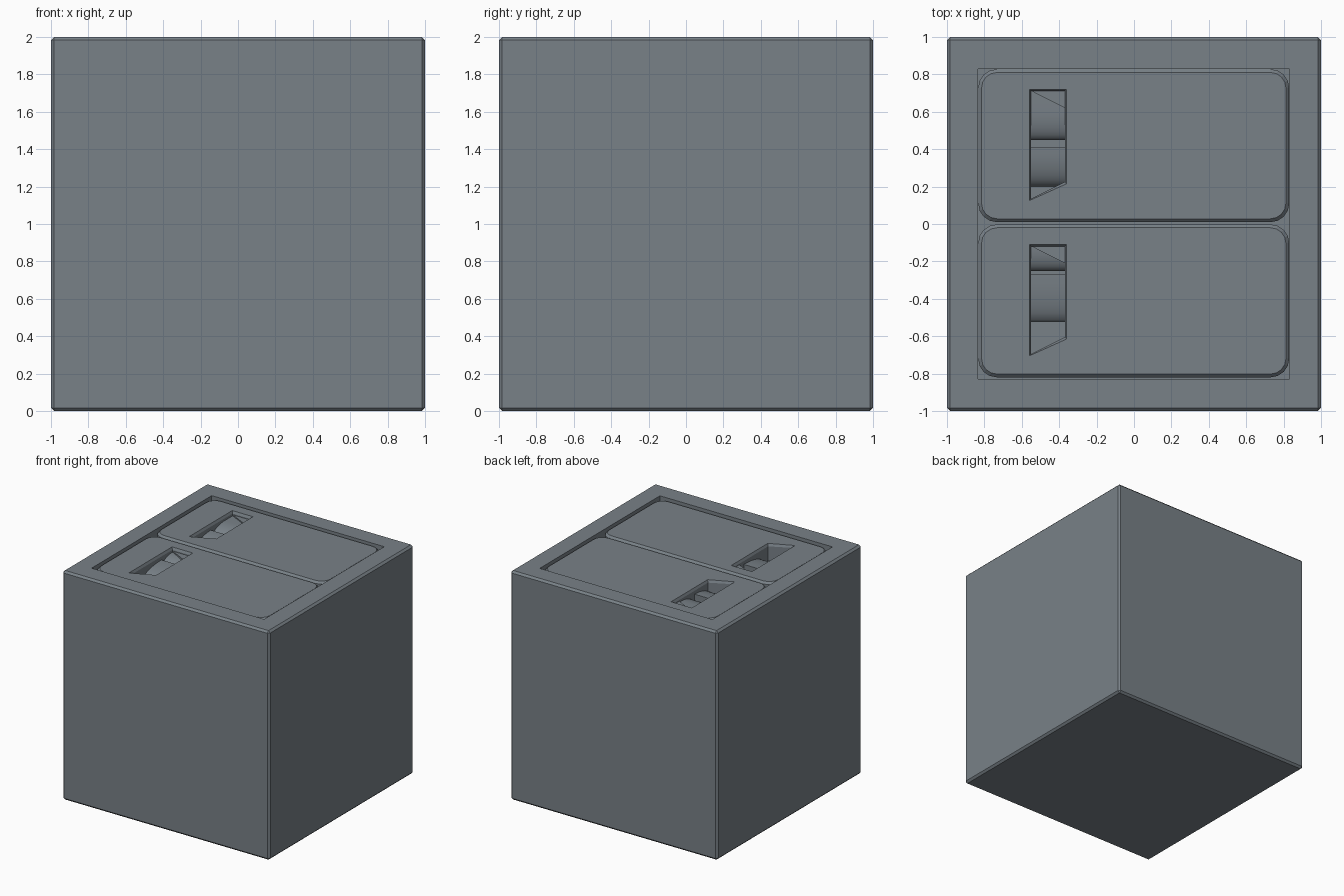
import bpy, bmesh, math

if "Cube" in bpy.data.objects:
    bpy.data.objects.remove(bpy.data.objects["Cube"])

# Dark blue-grey finish
paint = bpy.data.materials.new("slate")
paint.diffuse_color = (0.19, 0.22, 0.245, 1)
paint.use_nodes = True
paint.node_tree.nodes["Principled BSDF"].inputs["Base Color"].default_value = paint.diffuse_color


def loft(name, rings):
    """Closed solid through matching rings of 3D points."""
    bm = bmesh.new()
    loops = [[bm.verts.new(p) for p in r] for r in rings]
    n = len(loops[0])
    for a, b in zip(loops, loops[1:]):
        for i in range(n):
            bm.faces.new((a[i], a[(i + 1) % n], b[(i + 1) % n], b[i]))
    bm.faces.new(loops[0][::-1])
    bm.faces.new(loops[-1])
    bmesh.ops.recalc_face_normals(bm, faces=bm.faces)
    me = bpy.data.meshes.new(name)
    bm.to_mesh(me)
    bm.free()
    me.materials.append(paint)
    ob = bpy.data.objects.new(name, me)
    bpy.context.collection.objects.link(ob)
    return ob


def box_ring(x0, x1, y0, y1, z):
    return [(x0, y0, z), (x1, y0, z), (x1, y1, z), (x0, y1, z)]


def round_ring(x0, x1, y0, y1, r, z, seg=4):
    pts = []
    corners = ((x1 - r, y1 - r), (x0 + r, y1 - r), (x0 + r, y0 + r), (x1 - r, y0 + r))
    for k, (cx, cy) in enumerate(corners):
        for i in range(seg + 1):
            a = math.pi / 2 * (k + i / seg)
            pts.append((cx + r * math.cos(a), cy + r * math.sin(a), z))
    return pts


def cut(ob, cutter):
    m = ob.modifiers.new("cut", 'BOOLEAN')
    m.operation, m.solver, m.object = 'DIFFERENCE', 'EXACT', cutter
    cutter.hide_render = True
    cutter.hide_viewport = True


def arc(y_top, y_low, z_top, drop, n=8):
    """Quarter roll falling from y_top towards y_low."""
    return [(y_top + (y_low - y_top) * math.sin(a), z_top - drop * (1 - math.cos(a)))
            for a in (math.pi / 2 * i / n for i in range(n + 1))]


# Cube body with chamfered edges and a shallow square pocket in the top
body = loft("body", [box_ring(-1, 1, -1, 1, z) for z in (0, 2)])
bev = body.modifiers.new("edges", 'BEVEL')
bev.width, bev.segments = 0.017, 1
pocket = loft("pocket_cutter", [box_ring(-.835, .832, -.828, .83, z) for z in (1.8, 2.1)])
cut(body, pocket)

TOP, FLOOR = 1.985, 1.84
# Stepped rolls of each latch: (start y, end y, top z, drop)
latches = {
    "back": (0.0, [(.60, .45, 1.945, .06), (.41, .20, 1.935, .09)]),
    "front": (-.83, [(-.12, -.25, 1.945, .06), (-.27, -.52, 1.935, .07)]),
}
for side, (dy, rolls) in latches.items():
    y0, y1 = .01 + dy, .828 + dy
    # Lid with rounded corners and chamfered rim
    lid = loft(side + "_lid", [round_ring(-.833 + i, .83 - i, y0 + i, y1 - i, .1 - i, z)
                               for i, z in ((0, 1.8), (0, TOP - .018), (.018, TOP))])

    # Slanted finger slot with a chamfered mouth
    def slot(o, z):
        return [(-.55 - o, .135 + dy - o, z), (-.37 + o, .225 + dy - o, z),
                (-.37 + o, .71 + dy + o, z), (-.55 - o, .71 + dy + o, z)]
    cut(lid, loft(side + "_slot_cutter", [slot(0, FLOOR), slot(0, TOP - .02),
                                          slot(.01, TOP), slot(.01, TOP + .1)]))

    # Curved latch inside the slot
    start = .712 + dy
    upper, lower = arc(*rolls[0]), arc(*rolls[1])
    profile = [(start, FLOOR - .01), (start, rolls[0][2])]
    profile += upper + [(rolls[0][1], FLOOR + .01), (rolls[1][0], FLOOR + .01)]
    profile += lower + [(rolls[1][1], FLOOR - .01)]
    latch = loft(side + "_latch", [[(x, y, z) for y, z in profile] for x in (-.551, -.369)])

    # Sloping wedge at the slot's far corner
    w = [(-.551, .712 + dy), (-.369, .62 + dy), (-.369, .712 + dy)]
    loft(side + "_slot_wedge", [[(x, y, FLOOR) for x, y in w],
                                [(x, y, 1.955) for x, y in w]])

    # Smooth only the rolls; the lids stay flat faced
    bpy.ops.object.select_all(action='DESELECT')
    latch.select_set(True)
    bpy.context.view_layer.objects.active = latch
    bpy.ops.object.shade_smooth_by_angle(angle=math.radians(25))
